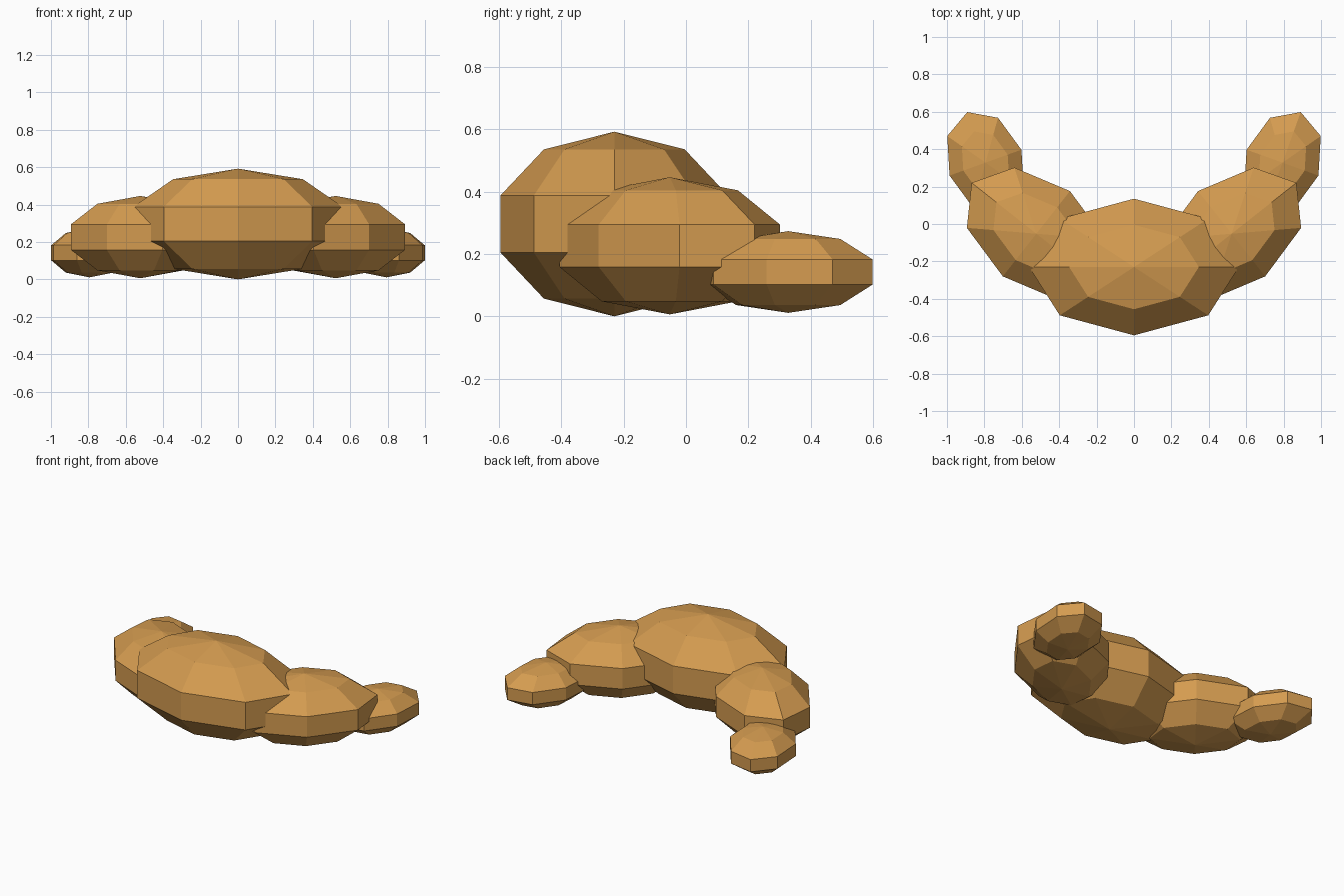
import bpy, math

if "Cube" in bpy.data.objects:
    bpy.data.objects.remove(bpy.data.objects["Cube"])

crust = bpy.data.materials.new("golden_crust")
crust.diffuse_color = (0.66, 0.33, 0.08, 1)
crust.use_nodes = True
crust.node_tree.nodes["Principled BSDF"].inputs["Base Color"].default_value = crust.diffuse_color


def lobe(name, centre, radii, angle):
    """Faceted ellipsoid dough roll, turned about z."""
    bpy.ops.mesh.primitive_uv_sphere_add(segments=8, ring_count=5, radius=1)
    ob = bpy.context.object
    ob.name = name
    ob.scale = radii
    ob.location = centre
    ob.rotation_euler = (0, 0, math.radians(angle))
    bpy.ops.object.transform_apply(location=True, rotation=True, scale=True)
    ob.data.materials.append(crust)
    bpy.ops.object.shade_flat()
    return ob


# Large middle roll
lobe("middle_roll", (0, -0.23, 0.296), (0.59, 0.384, 0.296), 0)

# Side rolls and tips, curving back on both sides
for side, s in (("right", 1), ("left", -1)):
    lobe(side + "_roll", (s * 0.522, -0.052, 0.226), (0.463, 0.305, 0.22), s * 38.2)
    lobe(side + "_tip", (s * 0.794, 0.328, 0.142), (0.302, 0.2145, 0.131), s * 70.2)
